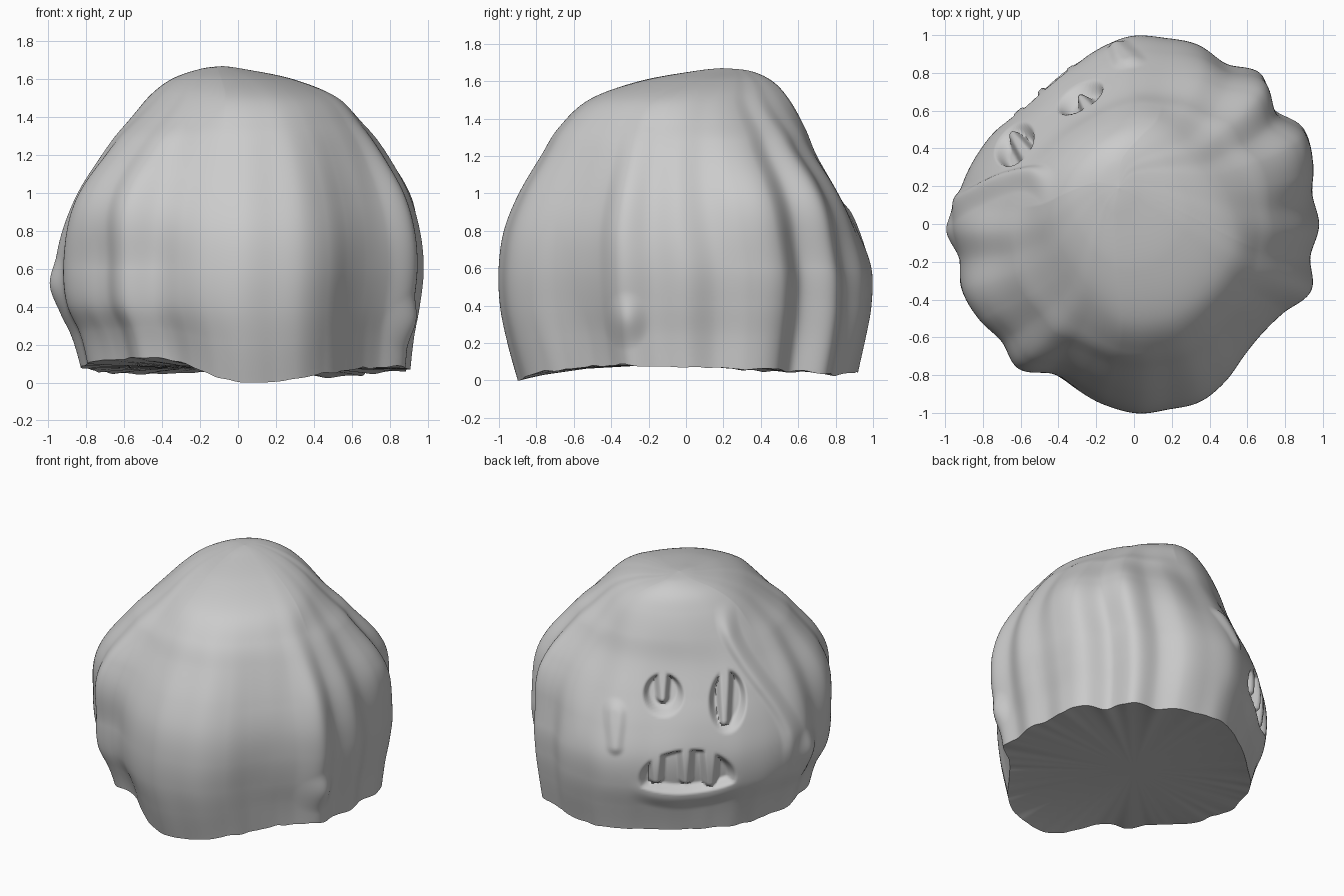
import bpy, bmesh, math
from mathutils import Vector, noise

if bpy.data.objects.get("Cube"):
    bpy.data.objects.remove(bpy.data.objects["Cube"])

SEGMENTS, ROWS = 500, 155
FACE_TURN = math.radians(35)
# Cross-section limits by height: z, right, left, front, back
LEVELS = [
    (0, -.83, .91, -.89, .9), (.2, -.88, .93, -.94, .94), (.4, -.95, .96, -.98, .97),
    (.6, -.965, .98, -.99, .97), (.8, -.93, .96, -.96, .9), (1, -.85, .9, -.88, .8),
    (1.2, -.72, .79, -.77, .69), (1.35, -.61, .68, -.68, .63), (1.5, -.49, .54, -.52, .55),
    (1.6, -.36, .3, -.25, .46), (1.655, -.2, .03, .05, .34), (1.67, -.08, -.08, .19, .19)]
# Lumpy plan outline and wavy hem height, both at even angles
OUTLINE = [.98, .96, 1.01, 1.03, .96, 1.05, .99, 1.01, 1, 1, .96, .91,
           .88, .87, .88, .91, .93, .945, .98, .96, .985, .96, .93, .97,
           .9, .92, .96, .99, .98, .99, .95, .9, .885, .91, .995, .95]
HEM = [.07, .06, .03, .05, .05, .05, .08, .12, .12, .0, .05, .08]


def smooth(a, b, x):
    t = min(1, max(0, (x - a) / (b - a)))
    return t * t * (3 - 2 * t)


def spline(values, t, loop):
    """Catmull-Rom through evenly spaced values."""
    n = len(values)
    i = math.floor(t)
    f = t - i
    pick = (lambda k: values[k % n]) if loop else (lambda k: values[max(0, min(n - 1, k))])
    a, b, c, d = (pick(i + k) for k in (-1, 0, 1, 2))
    return b + f / 2 * (c - a + f * (2 * a - 5 * b + 4 * c - d + f * (3 * (b - c) + d - a)))


def ellipse(u, z, cu, cz, ru, rz):
    """Approximate signed distance to an oval."""
    return (math.hypot((u - cu) / ru, (z - cz) / rz) - 1) * min(ru, rz)


def drip(u, z, cu, tip, top, r):
    """Signed distance to a hanging, tapered drip."""
    k = min(top, max(tip + r, z))
    return math.hypot(u - cu, z - k) - r * (1 + .5 * smooth(tip, top, k))


def cut(socket, drips):
    return max(socket, -min(drips))


def face_depth(u, z):
    """How far the face is pushed in (positive) or out at a point."""
    right_eye = cut(ellipse(u, z, -.15, 1.0, .12, .115), [drip(u, z, -.155, .95, 1.15, .025)])
    left_eye = cut(ellipse(u, z, .275, .95, .11, .17), [drip(u, z, .255, .8, 1.15, .027)])
    lip = .4 + .6 * u * u
    opening = max(ellipse(u, z, .01, .46, .3, .19), lip - z - .04)
    mouth = cut(opening, [drip(u, z, -.2, .42, .7, .03), drip(u, z, .0, .41, .7, .025),
                          drip(u, z, .16, .38, .7, .033)])
    depth = .07 * smooth(.02, -.03, min(right_eye, left_eye, mouth))
    # Raised tear, lower lip and brow fold
    depth -= .025 * smooth(.03, -.04, drip(u, z, -.47, .64, .88, .04))
    depth -= .015 * smooth(.1, 0, abs(z - lip + .1)) * smooth(.4, .2, abs(u))
    fold = .26 + .45 * smooth(1.5, .6, z)
    depth -= .035 * smooth(.08, 0, abs(u - fold)) * smooth(.4, .7, z) * smooth(1.55, 1.35, z)
    return depth


def surface_point(angle, t):
    z, x0, x1, y0, y1 = (spline([lv[k] for lv in LEVELS], t, False) for k in range(5))
    turn = angle / math.tau
    c, s = math.cos(angle), math.sin(angle)
    # Vertical cloth folds fade out towards the crown
    swell = spline(OUTLINE, turn * len(OUTLINE), True) / .98
    swell += .015 * noise.noise(Vector((c * 3, s * 3, z * 1.6)))
    swell = 1 + (swell - 1) * (1 - .8 * smooth(.95, 1.55, z))
    # Broad shoulders on both sides of the face, with a narrower crown above
    side = max(0, math.sin(2 * angle))
    crown_side = max(0, math.cos(2 * (angle - FACE_TURN)))
    swell += .09 * smooth(.6, 1, z) * smooth(1.4, 1.05, z) * side ** 2
    swell -= .12 * smooth(1.28, 1.52, z) * crown_side
    x = (x0 + x1) / 2 + (x1 - x0) / 2 * c * swell
    y = (y0 + y1) / 2 + (y1 - y0) / 2 * s * swell
    hem = spline(HEM, turn * len(HEM), True) + .012 * noise.noise(Vector((c * 9, s * 9, 3)))
    z += hem * (1 - smooth(0, .5, z))
    # The face looks towards the back right
    fs, fc = math.sin(FACE_TURN), math.cos(FACE_TURN)
    u, d = -(x * fc + y * fs), y * fc - x * fs
    if d > .3:
        push = face_depth(u, z)
        x += push * fs
        y -= push * fc
    # Small lumps low on the left side and on the right side
    if x > .5:
        x += .03 * smooth(.13, 0, math.hypot(y + .32, (z - .32) * .8))
    if x < -.5:
        x -= .03 * smooth(.16, 0, math.hypot(y + .05, z - .52))
    return x, y, z


def ring_faces(bm, low, high):
    for i in range(len(low)):
        j = (i + 1) % len(low)
        bm.faces.new((low[i], low[j], high[j], high[i]))


# Draped body, built as stacked rings
bm = bmesh.new()
rings = []
for row in range(ROWS):
    t = (len(LEVELS) - 1) * row / ROWS
    rings.append([bm.verts.new(surface_point(math.tau * i / SEGMENTS, t)) for i in range(SEGMENTS)])
for low, high in zip(rings, rings[1:]):
    ring_faces(bm, low, high)
crown = bm.verts.new((-.08, .19, LEVELS[-1][0]))
for a, b in zip(rings[-1], rings[-1][1:] + rings[-1][:1]):
    bm.faces.new((a, b, crown))

# Nearly flat underside
outer = rings[0]
for scale in (.95, .85, .6, .3):
    inner = [bm.verts.new((v.co.x * scale, v.co.y * scale, .08 + (v.co.z - .08) * scale ** 3))
             for v in rings[0]]
    ring_faces(bm, inner, outer)
    outer = inner
middle = bm.verts.new((0, 0, .08))
for a, b in zip(outer, outer[1:] + outer[:1]):
    bm.faces.new((b, a, middle))
bmesh.ops.recalc_face_normals(bm, faces=bm.faces)

mesh = bpy.data.meshes.new("draped_body")
bm.to_mesh(mesh)
bm.free()
body = bpy.data.objects.new("draped_body", mesh)
bpy.context.collection.objects.link(body)

# Plain grey material
grey = bpy.data.materials.new("plain_grey")
grey.use_nodes = True
colour = (.6, .6, .6, 1)
grey.diffuse_color = colour
grey.node_tree.nodes["Principled BSDF"].inputs["Base Color"].default_value = colour
mesh.materials.append(grey)

bpy.ops.object.select_all(action="DESELECT")
body.select_set(True)
bpy.context.view_layer.objects.active = body
bpy.ops.object.shade_smooth_by_angle(angle=math.radians(60))
